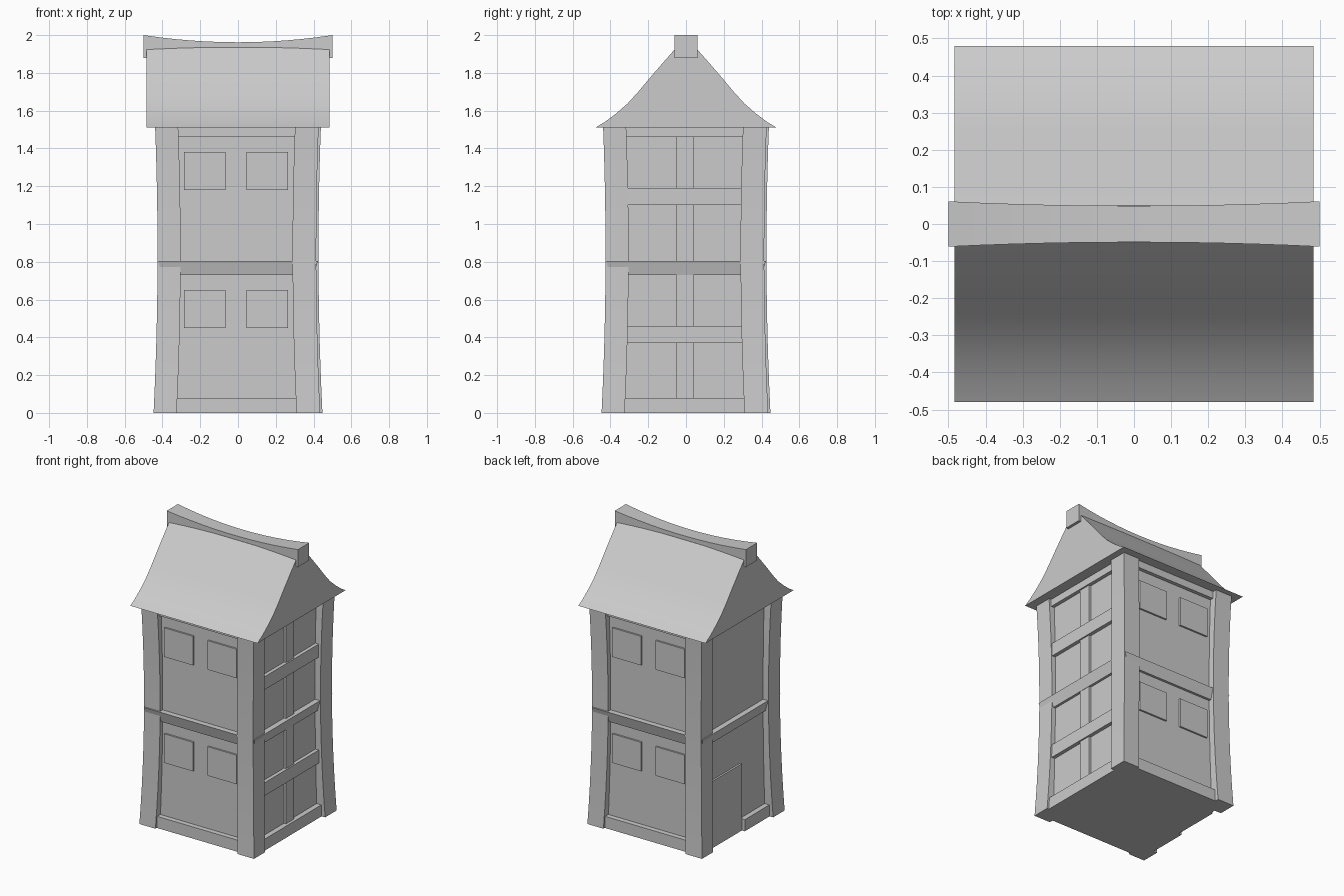
import bpy, bmesh
from math import pi
from mathutils import Matrix

if "Cube" in bpy.data.objects:
    bpy.data.objects.remove(bpy.data.objects["Cube"])

SIDES = ["front", "right", "back", "left"]


def loft(name, rings, turn=0, smooth=False):
    """Solid through equal-length rings of points, turned in quarter steps about z."""
    bm = bmesh.new()
    vs = [[bm.verts.new(p) for p in r] for r in rings]
    n = len(vs[0])
    for a, b in zip(vs, vs[1:]):
        for i in range(n):
            j = (i + 1) % n
            bm.faces.new((a[i], a[j], b[j], b[i]))
    bm.faces.new(vs[0][::-1])
    bm.faces.new(vs[-1])
    bmesh.ops.recalc_face_normals(bm, faces=bm.faces)
    bm.transform(Matrix.Rotation(turn * pi / 2, 4, 'Z'))
    me = bpy.data.meshes.new(name)
    bm.to_mesh(me)
    bm.free()
    ob = bpy.data.objects.new(name, me)
    bpy.context.collection.objects.link(ob)
    if smooth:
        bpy.ops.object.select_all(action='DESELECT')
        ob.select_set(True)
        bpy.context.view_layer.objects.active = ob
        bpy.ops.object.shade_smooth_by_angle(angle=0.5)
    return ob


def rect(x0, x1, y0, y1, z):
    return [(x0, y0, z), (x1, y0, z), (x1, y1, z), (x0, y1, z)]


def wall_box(name, side, u0, u1, z0, z1, out):
    """Box set on one wall; u runs to the right when facing that wall."""
    return loft(f"{SIDES[side]}_{name}",
                [rect(u0, u1, -out, -0.36, z) for z in (z0, z1)], side)


# Wall core
WALL = 0.385
loft("walls", [rect(-WALL, WALL, -WALL, WALL, z) for z in (0, 1.515)])

# Bowed corner posts, set in a pinwheel
for k in range(4):
    rings = []
    for i in range(13):
        z = 1.515 * i / 12
        d = 0.021 * (1 - ((z - 0.85) / 0.85) ** 2)
        rings.append(rect(-0.447 + d, -0.325 + d, -0.435 + d, -0.31 + d, z))
    loft(f"corner_post_{k + 1}", rings, k, True)

# Middle beam leaning outwards round the house
loft("middle_beam", [rect(-h, h, -h, h, z) for h, z in ((0.402, 0.73), (0.423, 0.805))])

# Sill and top beams; the left sill stops at the door
for k in range(4):
    wall_box("sill_beam", k, 0.04 if k == 3 else -0.33, 0.33, 0, 0.08, 0.42)
    wall_box("top_beam", k, -0.33, 0.33, 1.46, 1.515, 0.41)

# Timber grid on the right wall
for i, z in enumerate((0.37, 1.10)):
    wall_box(f"cross_beam_{i + 1}", 1, -0.33, 0.33, z, z + 0.09, 0.41)
wall_box("centre_stud", 1, -0.05, 0.04, 0, 1.5, 0.40)

# Windows on front and back walls
for k in (0, 2):
    for z in (0.45, 1.18):
        for u in (-0.285, 0.045):
            wall_box(f"window_{z}_{u}", k, u, u + 0.22, z, z + 0.2, WALL + 0.012)

# Door on the left wall
wall_box("door", 3, -0.29, 0.04, 0, 0.46, WALL + 0.013)

# Flared gable roof
half = [(0.48, 1.51), (0.43, 1.54), (0.37, 1.585), (0.31, 1.637), (0.25, 1.703),
        (0.19, 1.775), (0.12, 1.856), (0.05, 1.935)]
outline = half + [(-y, z) for y, z in reversed(half)]
loft("roof", [[(x, y, z) for y, z in outline] for x in (-0.484, 0.484)], 0, True)

# Sagging ridge cap
rings = []
for i in range(13):
    x = -0.5 + i / 12
    t = (2 * x) ** 2
    w, z = 0.049 + 0.012 * t, 1.962 + 0.038 * t
    rings.append([(x, -w, z - 0.12), (x, w, z - 0.12), (x, w, z), (x, -w, z)])
loft("ridge_cap", rings, 0, True)
